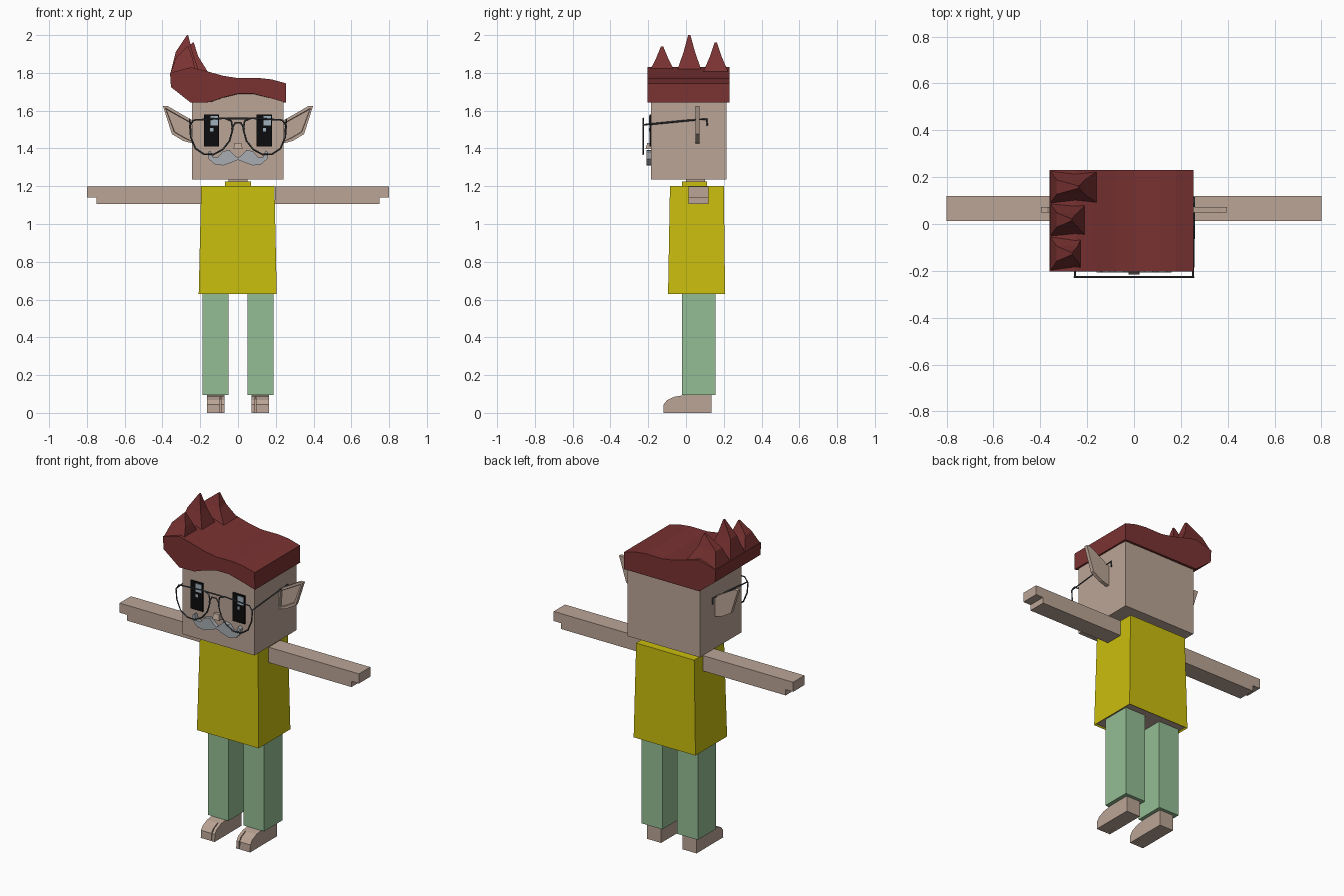
import bpy
import bmesh

cube = bpy.data.objects.get("Cube")
if cube:
    bpy.data.objects.remove(cube, do_unlink=True)


def material(name, rgb):
    linear = [(c / 255 / 12.92 if c < 11 else ((c / 255 + 0.055) / 1.055) ** 2.4) for c in rgb]
    m = bpy.data.materials.new(name)
    m.use_nodes = True
    m.diffuse_color = (*linear, 1)
    bsdf = next(n for n in m.node_tree.nodes if n.type == "BSDF_PRINCIPLED")
    bsdf.inputs["Base Color"].default_value = (*linear, 1)
    return m


SKIN = material("skin", (187, 165, 150))
HAIR = material("auburn hair", (122, 50, 50))
SHIRT = material("yellow shirt", (202, 190, 14))
TROUSERS = material("green trousers", (148, 190, 148))
BLACK = material("eye black", (12, 12, 14))
GLINT = material("eye glint", (160, 178, 188))
GREY = material("grey moustache", (168, 173, 178))
WIRE = material("dark wire", (66, 70, 74))


def finish(name, bm, *mats):
    bmesh.ops.recalc_face_normals(bm, faces=bm.faces[:])
    mesh = bpy.data.meshes.new(name)
    bm.to_mesh(mesh)
    bm.free()
    for m in mats:
        mesh.materials.append(m)
    obj = bpy.data.objects.new(name, mesh)
    bpy.context.collection.objects.link(obj)
    return obj


def loft(rings):
    """Join rings of equal length with quads and cap both ends."""
    bm = bmesh.new()
    loops = [[bm.verts.new(p) for p in ring] for ring in rings]
    n = len(loops[0])
    for a, b in zip(loops, loops[1:]):
        for i in range(n):
            j = (i + 1) % n
            bm.faces.new((a[i], a[j], b[j], b[i]))
    bm.faces.new(loops[0])
    bm.faces.new(loops[-1][::-1])
    bmesh.ops.recalc_face_normals(bm, faces=bm.faces[:])
    return bm


def prism(axis, pts, lo, hi):
    """Extrude an outline: (y, z) points along x, or (x, z) points along y."""
    if axis == "x":
        return loft([[(d, a, b) for a, b in pts] for d in (lo, hi)])
    return loft([[(a, d, b) for a, b in pts] for d in (lo, hi)])


def rect(x0, x1, y0, y1, z):
    return [(x0, y0, z), (x1, y0, z), (x1, y1, z), (x0, y1, z)]


def box(name, mat, x, y, z):
    return finish(name, loft([rect(*x, *y, h) for h in z]), mat)


def wire(name, pts, closed=False):
    curve = bpy.data.curves.new(name, "CURVE")
    curve.dimensions = "3D"
    curve.bevel_depth = 0.0045
    curve.bevel_resolution = 0
    curve.use_fill_caps = True
    spline = curve.splines.new("POLY")
    spline.points.add(len(pts) - 1)
    for p, co in zip(spline.points, pts):
        p.co = (*co, 1)
    spline.use_cyclic_u = closed
    curve.materials.append(WIRE)
    obj = bpy.data.objects.new(name, curve)
    bpy.context.collection.objects.link(obj)
    bpy.ops.object.select_all(action="DESELECT")
    obj.select_set(True)
    bpy.context.view_layer.objects.active = obj
    bpy.ops.object.convert(target="MESH")


# Head, neck and collar
box("head", SKIN, (-0.243, 0.24), (-0.185, 0.215), (1.235, 1.7))
box("neck", SKIN, (-0.05, 0.05), (0, 0.1), (1.18, 1.24))
box("collar", SHIRT, (-0.07, 0.07), (-0.02, 0.11), (1.19, 1.225))

# Shirt with the body showing inside the bottom hem
bm = loft([rect(-0.208, 0.205, -0.095, 0.207, 0.63), rect(-0.195, 0.193, -0.085, 0.2, 1.2)])
hem = min(bm.faces, key=lambda f: f.calc_center_median().z)
bmesh.ops.inset_individual(bm, faces=[hem], thickness=0.012, depth=-0.008)
hem.material_index = 1
finish("shirt", bm, SHIRT, SKIN)

# Hair cap: arched fringe in front, straight edge behind
top = [(0.253, 1.745), (0.18, 1.765), (0.11, 1.773), (0, 1.772), (-0.08, 1.785),
       (-0.17, 1.81), (-0.25, 1.83), (-0.36, 1.8), (-0.355, 1.725)]
fringe = [(-0.25, 1.642), (-0.15, 1.645), (-0.08, 1.67), (0, 1.69), (0.08, 1.69),
          (0.17, 1.667), (0.255, 1.642)]
front = [(x, -0.203, z) for x, z in top + fringe]
back = [(x, 0.23, z) for x, z in top] + [(x, 0.23, 1.642) for x, z in fringe]
finish("hair_cap", loft([front, back]), HAIR)

# Three swept spikes along one edge of the hair
for name, y0, y1, tip_x, tip_z, inner in (("front", -0.203, -0.05, -0.265, 1.94, -0.22),
                                          ("middle", -0.055, 0.09, -0.266, 2.0, -0.2),
                                          ("rear", 0.085, 0.23, -0.236, 1.96, -0.15)):
    mid = (y0 + y1) / 2
    half = (y1 - y0) * 0.21
    h = 1.8 + (tip_z - 1.8) * 0.55
    rings = [rect(-0.36, inner, y0, y1, 1.79),
             rect(-0.33, tip_x + 0.025, mid - half, mid + half, h),
             rect(tip_x - 0.004, tip_x + 0.002, mid - 0.006, mid + 0.006, tip_z)]
    finish("hair_spike_" + name, loft(rings), HAIR)

# Eyes with glints
for side, x in (("right", -0.181), ("left", 0.099)):
    box("eye_" + side, BLACK, (x, x + 0.08), (-0.194, -0.185), (1.41, 1.58))
    box("glint_" + side, GLINT, (x + 0.036, x + 0.075), (-0.197, -0.19), (1.522, 1.572))
    box("small_glint_" + side, GLINT, (x + 0.034, x + 0.05), (-0.197, -0.19), (1.49, 1.508))

# Nose and moustache
nose = loft([rect(-0.024, 0.024, -0.215, -0.18, 1.397), rect(-0.018, 0.018, -0.205, -0.18, 1.428)])
finish("nose", nose, SKIN)
half = [(0.02, 1.365), (0.045, 1.392), (0.08, 1.385), (0.105, 1.355), (0.135, 1.355),
        (0.145, 1.39), (0.16, 1.38), (0.155, 1.345), (0.125, 1.317), (0.08, 1.31), (0.035, 1.325)]
outline = [(0, 1.35)] + half + [(0, 1.34)] + [(-x, z) for x, z in half[::-1]]
finish("moustache", prism("y", outline, -0.208, -0.183), GREY)

# Glasses bridge
wire("glasses_brow_bar", [(-0.06, -0.227, 1.558), (0.06, -0.227, 1.558)])
wire("glasses_bridge", [(-0.035, -0.227, 1.5), (-0.015, -0.227, 1.535),
                        (0.015, -0.227, 1.535), (0.035, -0.227, 1.5)])

ear = [(0.397, 1.624), (0.372, 1.624), (0.235, 1.545), (0.235, 1.425), (0.29, 1.44), (0.35, 1.476)]
lens = [(0.035, 1.545), (0.07, 1.56), (0.16, 1.555), (0.235, 1.55), (0.255, 1.52), (0.25, 1.46),
        (0.225, 1.4), (0.18, 1.37), (0.13, 1.368), (0.08, 1.395), (0.045, 1.44), (0.028, 1.5)]
arm = [(0.197, 1.105), (0.75, 1.105), (0.75, 1.14), (0.8, 1.14), (0.8, 1.198), (0.197, 1.198)]
heel = [(0.135, 0), (0.135, 0.097), (0, 0.095), (-0.06, 0.086), (-0.06, 0)]
toe = [(-0.06, 0), (-0.06, 0.086), (-0.1, 0.068), (-0.118, 0.045), (-0.12, 0)]

# Paired parts
for side, s in (("right", -1), ("left", 1)):
    # Ear with a sunken front
    bm = prism("y", [(s * x, z) for x, z in ear], 0.05, 0.072)
    face = min(bm.faces, key=lambda f: f.calc_center_median().y)
    bmesh.ops.inset_individual(bm, faces=[face], thickness=0.016)
    bmesh.ops.inset_individual(bm, faces=[face], thickness=0.003, depth=-0.012)
    finish("ear_" + side, bm, SKIN)
    # Lens rim and temple
    wire("lens_rim_" + side, [(s * x, -0.227, z) for x, z in lens], True)
    wire("temple_" + side, [(s * x, y, z) for x, y, z in (
        (0.252, -0.227, 1.525), (0.256, 0, 1.547), (0.256, 0.11, 1.556), (0.256, 0.112, 1.52))])
    # Arm with a stepped hand
    finish("arm_" + side, prism("y", [(s * x, z) for x, z in arm], 0.012, 0.12), SKIN)
    # Leg and foot, with the inner toe split off
    box("trouser_leg_" + side, TROUSERS, sorted((s * 0.05, s * 0.188)), (-0.02, 0.155), (0.095, 0.645))
    finish("foot_" + side, prism("x", heel, s * 0.072, s * 0.165), SKIN)
    finish("inner_toe_" + side, prism("x", toe, s * 0.072, s * 0.09), SKIN)
    finish("outer_toes_" + side, prism("x", toe, s * 0.095, s * 0.165), SKIN)
